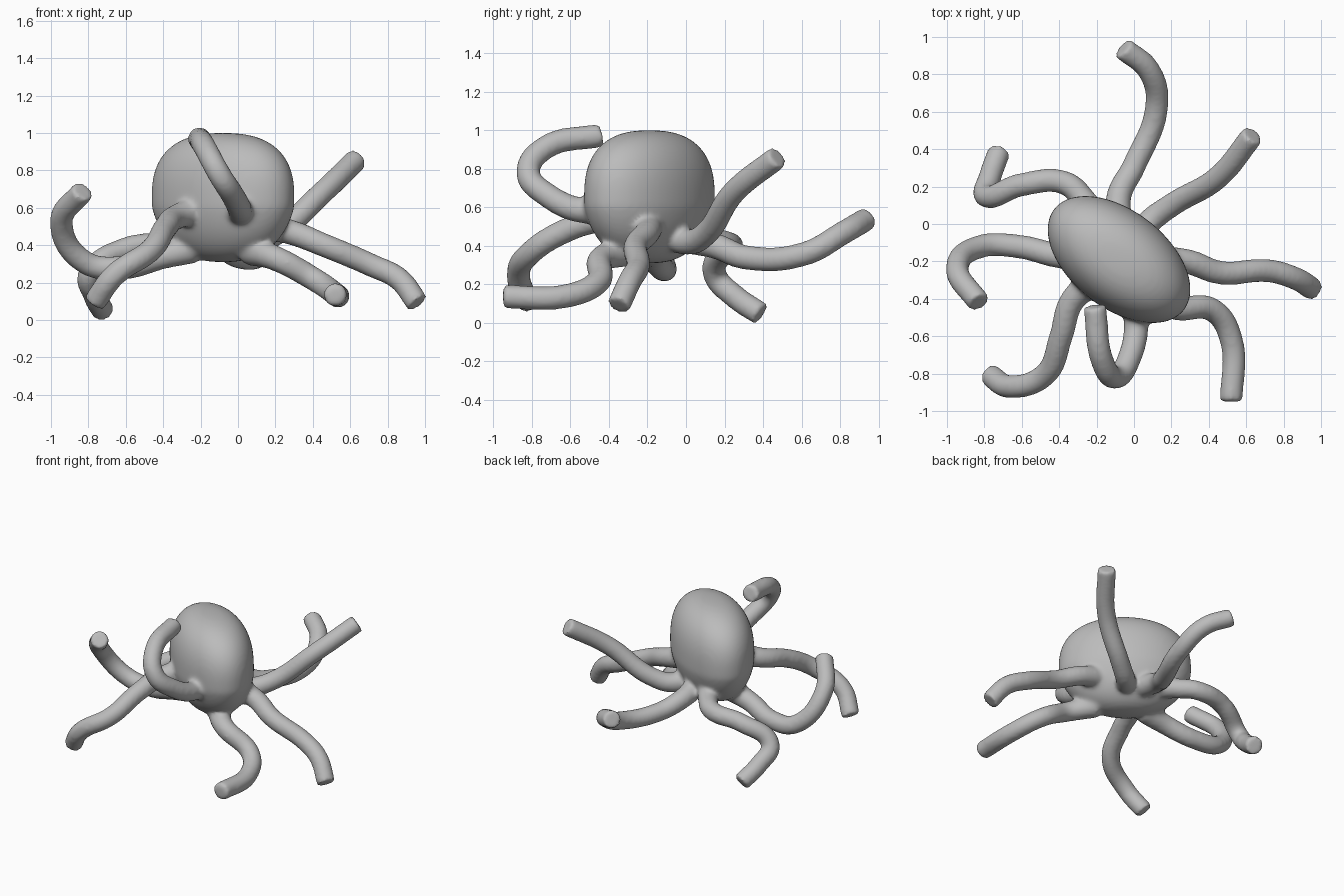
import bpy, bmesh, math
from mathutils import Matrix, Vector

if "Cube" in bpy.data.objects:
    bpy.data.objects.remove(bpy.data.objects["Cube"])

grey = bpy.data.materials.new("soft grey")
grey.diffuse_color = (0.5, 0.5, 0.5, 1)
grey.use_nodes = True
grey.node_tree.nodes["Principled BSDF"].inputs["Base Color"].default_value = grey.diffuse_color

# Rounded, slightly boxy head, flattened sideways and turned about z
CENTRE = Vector((-0.08, -0.19, 0.655))
bm = bmesh.new()
bmesh.ops.create_uvsphere(bm, u_segments=64, v_segments=40, radius=1)
P = 2.5
for v in bm.verts:
    r = math.hypot(v.co.x, v.co.y)
    v.co *= (r ** P + abs(v.co.z) ** P) ** (-1 / P)
    taper = 1 - 0.16 * max(0, -v.co.z - 0.15)
    v.co = Vector((v.co.x * 0.44 * taper, v.co.y * 0.26 * taper, v.co.z * 0.345))
bm.transform(Matrix.Translation(CENTRE) @ Matrix.Rotation(math.radians(-38), 4, 'Z'))
mesh = bpy.data.meshes.new("octopus")
bm.to_mesh(mesh)
bm.free()
octopus = bpy.data.objects.new("octopus", mesh)
bpy.context.collection.objects.link(octopus)

# Arm centre lines, from where each leaves the head to its tip
ARMS = {
    "back": [(-.08, .15, .40), (0, .31, .34), (.12, .62, .36), (.08, .82, .47), (-.06, .94, .54)],
    "back_right": [(.08, .01, .42), (.20, .10, .46), (.45, .25, .68), (.635, .475, .86)],
    "right": [(.28, -.20, .47), (.46, -.26, .40), (.72, -.25, .29), (.86, -.29, .22), (.96, -.35, .09)],
    "front_right": [(.20, -.44, .33), (.42, -.46, .21), (.52, -.62, .14), (.52, -.95, .135)],
    "front": [(.01, -.50, .58), (-.03, -.73, .67), (-.10, -.82, .78), (-.17, -.73, .91), (-.21, -.44, .975)],
    "front_left": [(-.33, -.41, .55), (-.39, -.60, .49), (-.47, -.80, .37), (-.66, -.87, .24), (-.77, -.81, .09)],
    "left": [(-.40, -.17, .34), (-.62, -.12, .28), (-.82, -.12, .31), (-.945, -.24, .52), (-.83, -.42, .69)],
    "back_left": [(-.27, .13, .43), (-.37, .22, .41), (-.60, .21, .38), (-.79, .15, .25), (-.77, .25, .14), (-.72, .39, .045)],
}


def make_arm(name, path):
    # The root is buried half way to the head's upright axis
    first = Vector(path[0])
    root = first.lerp(Vector((CENTRE.x, CENTRE.y, first.z + 0.08)), 0.5)
    points = [root] + [Vector(p) for p in path]
    curve = bpy.data.curves.new(name + "_arm", 'CURVE')
    curve.dimensions = '3D'
    curve.bevel_depth = 0.062
    curve.bevel_resolution = 6
    curve.resolution_u = 14
    curve.use_fill_caps = True
    spline = curve.splines.new('BEZIER')
    spline.bezier_points.add(len(points) - 1)
    for i, (bp, co) in enumerate(zip(spline.bezier_points, points)):
        bp.co = co
        bp.handle_left_type = bp.handle_right_type = 'AUTO'
        bp.radius = 1 + 0.25 * 0.35 ** i
    arm = bpy.data.objects.new(name + "_arm", curve)
    bpy.context.collection.objects.link(arm)
    return arm


arms = [make_arm(name, path) for name, path in ARMS.items()]

# Turn the arms into closed meshes and join them to the head
bpy.ops.object.select_all(action='DESELECT')
for arm in arms:
    arm.select_set(True)
bpy.context.view_layer.objects.active = arms[0]
bpy.ops.object.convert(target='MESH')
for ob in bpy.context.selected_objects:
    b = bmesh.new()
    b.from_mesh(ob.data)
    bmesh.ops.remove_doubles(b, verts=b.verts, dist=1e-5)
    bmesh.ops.recalc_face_normals(b, faces=b.faces)
    b.to_mesh(ob.data)
    b.free()
octopus.select_set(True)
bpy.context.view_layer.objects.active = octopus
bpy.ops.object.join()
octopus.data.materials.clear()
octopus.data.materials.append(grey)

# Fuse everything into one skin with soft joints
remesh = octopus.modifiers.new("skin", 'REMESH')
remesh.mode = 'VOXEL'
remesh.voxel_size = 0.014
remesh.use_smooth_shade = True
smooth = octopus.modifiers.new("soften", 'SMOOTH')
smooth.factor = 0.5
smooth.iterations = 10
